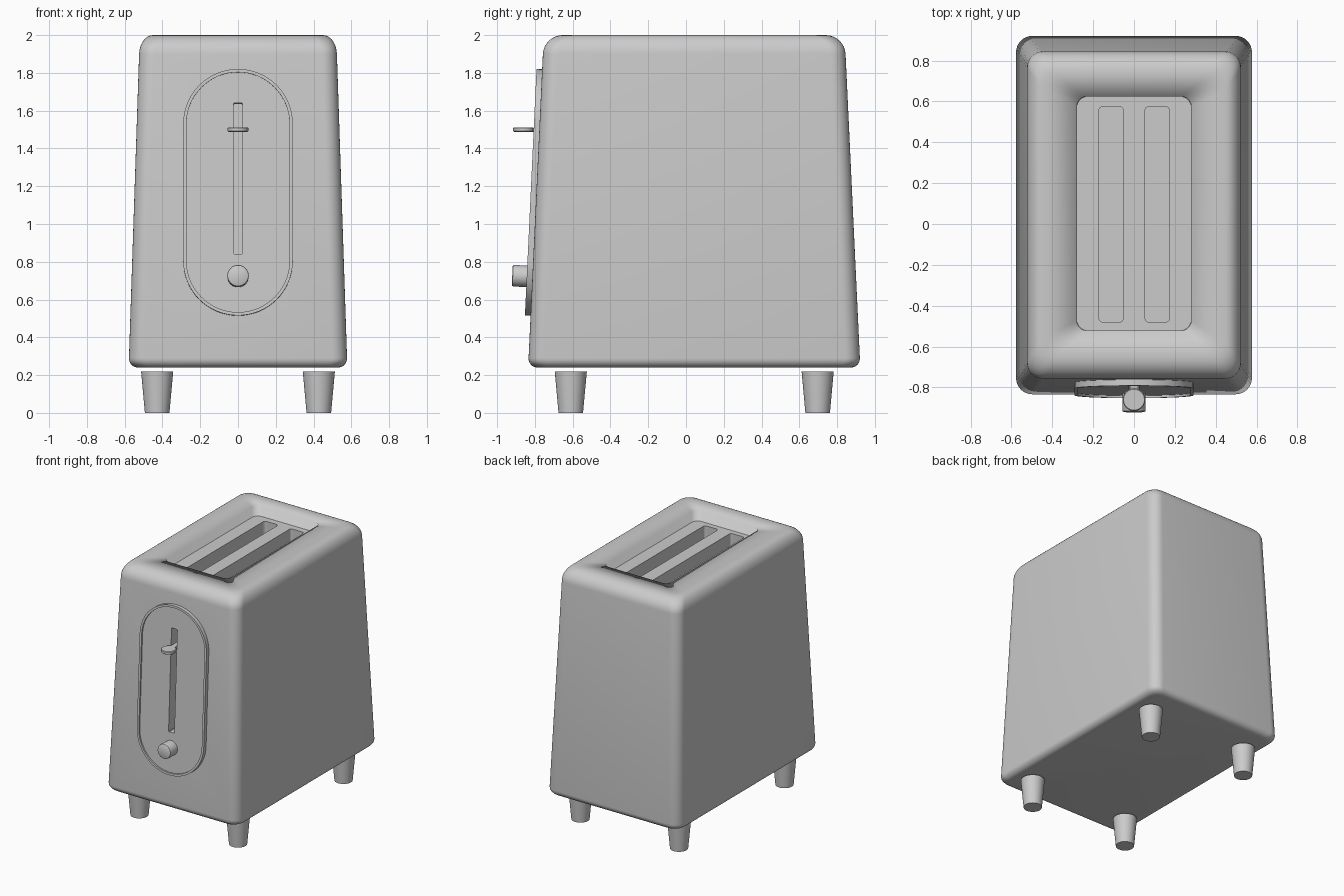
import bpy, bmesh, math
from mathutils import Matrix, Vector

if "Cube" in bpy.data.objects:
    bpy.data.objects.remove(bpy.data.objects["Cube"])

grey = bpy.data.materials.new("light_grey")
grey.diffuse_color = (0.6, 0.6, 0.6, 1)
grey.use_nodes = True
grey.node_tree.nodes["Principled BSDF"].inputs["Base Color"].default_value = grey.diffuse_color


def rrect(x0, x1, y0, y1, r, z, n=8):
    """Rounded rectangle ring at height z, counter-clockwise."""
    pts = []
    corners = ((x1 - r, y1 - r), (x0 + r, y1 - r), (x0 + r, y0 + r), (x1 - r, y0 + r))
    for k, (cx, cy) in enumerate(corners):
        for i in range(n + 1):
            a = math.pi / 2 * (k + i / n)
            pts.append(Vector((cx + r * math.cos(a), cy + r * math.sin(a), z)))
    return pts


def disc(cx, cy, r, z):
    return [Vector((cx + r * math.cos(2 * math.pi * i / 36),
                    cy + r * math.sin(2 * math.pi * i / 36), z)) for i in range(36)]


def loft(name, rings, matrix=Matrix(), angle=35, cutter=False):
    """Skin a stack of rings and cap both ends; angle None = smooth everywhere."""
    bm = bmesh.new()
    loops = [[bm.verts.new(p) for p in ring] for ring in rings]
    n = len(loops[0])
    for a, b in zip(loops, loops[1:]):
        for i in range(n):
            j = (i + 1) % n
            bm.faces.new((a[i], a[j], b[j], b[i]))
    bm.faces.new(loops[0][::-1])
    bm.faces.new(loops[-1])
    bmesh.ops.recalc_face_normals(bm, faces=bm.faces)
    me = bpy.data.meshes.new(name)
    bm.to_mesh(me)
    bm.free()
    me.transform(matrix)
    me.materials.append(grey)
    if not cutter:
        me.shade_smooth()
        if angle is not None:
            me.set_sharp_from_angle(angle=math.radians(angle))
    ob = bpy.data.objects.new(name, me)
    bpy.context.collection.objects.link(ob)
    if cutter:
        ob.hide_render = True
        ob.display_type = 'WIRE'
    return ob


def cut(ob, cutter):
    m = ob.modifiers.new("cut", 'BOOLEAN')
    m.operation = 'DIFFERENCE'
    m.solver = 'EXACT'
    m.object = cutter


def body_ring(z, dx=0, dy=0, r=0.08):
    """Cross-section of the tapering shell, inset by dx and dy."""
    t = z - 0.3
    hx = 0.577 - 0.0333 * t - dx
    return rrect(-hx, hx, -0.833 + 0.047 * t + dy, 0.92 - 0.047 * t - dy, r, z)


# Shell: rounded base, tapered walls, rounded rim and a deep well in the top
rings = []
for i in range(7):
    a = math.pi / 2 * i / 6
    d = 0.05 * (1 - math.sin(a))
    rings.append(body_ring(0.29 - 0.05 * math.cos(a), d, d))
for i in range(9):
    a = math.pi / 2 * i / 8
    c = 1 - math.cos(a)
    rings.append(body_ring(1.9 + 0.1 * math.sin(a), 0.07 * c, 0.1 * c))
for z in (2.0, 0.6):
    rings.append(rrect(-0.28, 0.28, -0.522, 0.625, 0.05, z))
body = loft("body", rings, angle=None)

# Sunken top panel with two bread slots
panel = loft("top_panel", [rrect(-0.279, 0.279, -0.521, 0.624, 0.05, z) for z in (0.65, 1.92)])
for side, x in (("left", -0.112), ("right", 0.114)):
    slot = loft(side + "_slot_cutter",
                [rrect(x - 0.06, x + 0.06, -0.48, 0.575, 0.02, z, 4) for z in (0.75, 2.1)],
                cutter=True)
    cut(panel, slot)

# Front frame of reference, leaning back with the front wall
front = Matrix.Translation((0, -0.792, 1.167)) @ Matrix.Rotation(math.radians(87.3), 4, 'X')


def stadium(w, h, z):
    return rrect(-w, w, -h, h, w, z, 16)


# Control plate with a raised rim
plate = loft("control_plate", [stadium(0.29, 0.653, -0.02), stadium(0.29, 0.653, 0.03),
                               stadium(0.273, 0.636, 0.03), stadium(0.273, 0.636, 0.018)], front)

# Lever slot cut through plate and shell
lever_cutter = loft("lever_slot_cutter",
                    [rrect(-0.025, 0.025, -0.327, 0.473, 0.004, z, 1) for z in (-0.1, 0.1)],
                    front, cutter=True)
cut(plate, lever_cutter)
cut(body, lever_cutter)

# Lever: stem and round paddle
loft("lever_stem", [rrect(-0.02, 0.02, -0.86, -0.68, 0.003, z, 1) for z in (1.492, 1.508)])
loft("lever_paddle", [disc(0, -0.86, r, z) for r, z in
                      ((0.051, 1.488), (0.055, 1.492), (0.055, 1.508), (0.051, 1.512))])

# Browning dial
loft("dial", [disc(0, -0.446, r, z) for r, z in
              ((0.057, 0.0), (0.057, 0.098), (0.055, 0.104), (0.05, 0.107))], front)

# Tapered feet
for xn, x in (("left", -0.428), ("right", 0.428)):
    for yn, y in (("front", -0.61), ("back", 0.697)):
        loft(f"{yn}_{xn}_foot", [disc(x, y, 0.065, 0), disc(x, y, 0.085, 0.22)])
